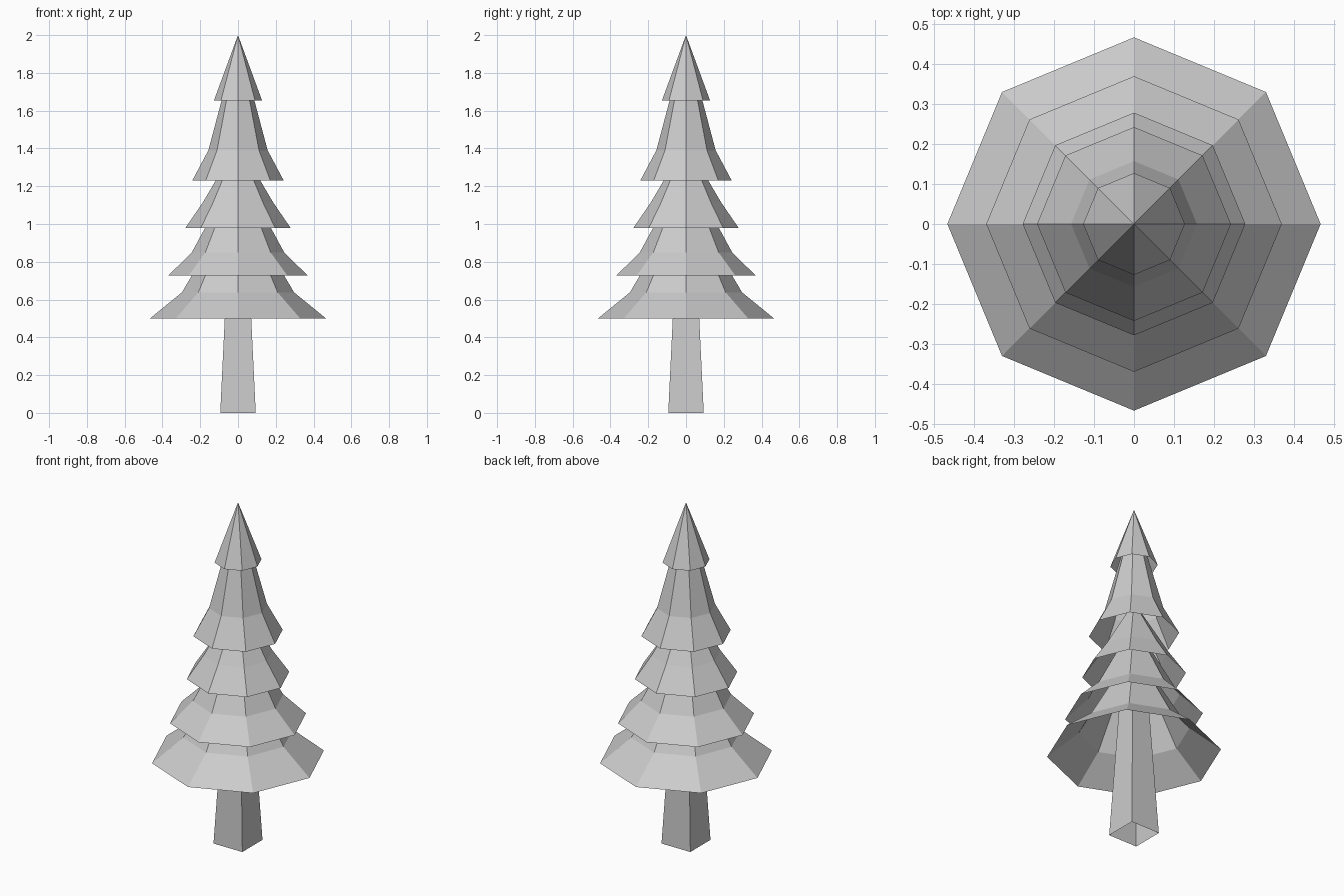
import bpy, bmesh
from math import cos, sin, tau

if "Cube" in bpy.data.objects:
    bpy.data.objects.remove(bpy.data.objects["Cube"])


def add_shell(name, sides, turn, profile):
    """Open, flat-shaded shell from (radius, height) rings; radius 0 makes a tip."""
    bm = bmesh.new()
    rings = []
    for r, z in profile:
        if r == 0:
            rings.append([bm.verts.new((0, 0, z))] * sides)
        else:
            angles = [tau * (i + turn) / sides for i in range(sides)]
            rings.append([bm.verts.new((r * cos(a), r * sin(a), z)) for a in angles])
    for low, high in zip(rings, rings[1:]):
        for i in range(sides):
            j = (i + 1) % sides
            corners = [low[i], low[j], high[j], high[i]]
            bm.faces.new(list(dict.fromkeys(corners)))
    mesh = bpy.data.meshes.new(name)
    bm.to_mesh(mesh)
    bm.free()
    obj = bpy.data.objects.new(name, mesh)
    bpy.context.collection.objects.link(obj)
    return obj


# Square tapered trunk, open at the bottom, running up inside the branches
diag = 2 ** 0.5
add_shell("trunk", 4, 0.5, [(0.094 * diag, 0), (0.07 * diag, 0.5), (0.046 * diag, 1.0)])

# Overlapping octagonal branch skirts: rim, bend, tip
tiers = [
    [(0.466, 0.5), (0.297, 0.638), (0, 1.14)],
    [(0.369, 0.727), (0.245, 0.849), (0, 1.30)],
    [(0.278, 0.98), (0.187, 1.113), (0, 1.43)],
    [(0.242, 1.23), (0.157, 1.39), (0, 1.98)],
    [(0.127, 1.655), (0, 2.0)],
]
for n, profile in enumerate(tiers, 1):
    add_shell(f"branch_tier_{n}", 8, 0, profile)
